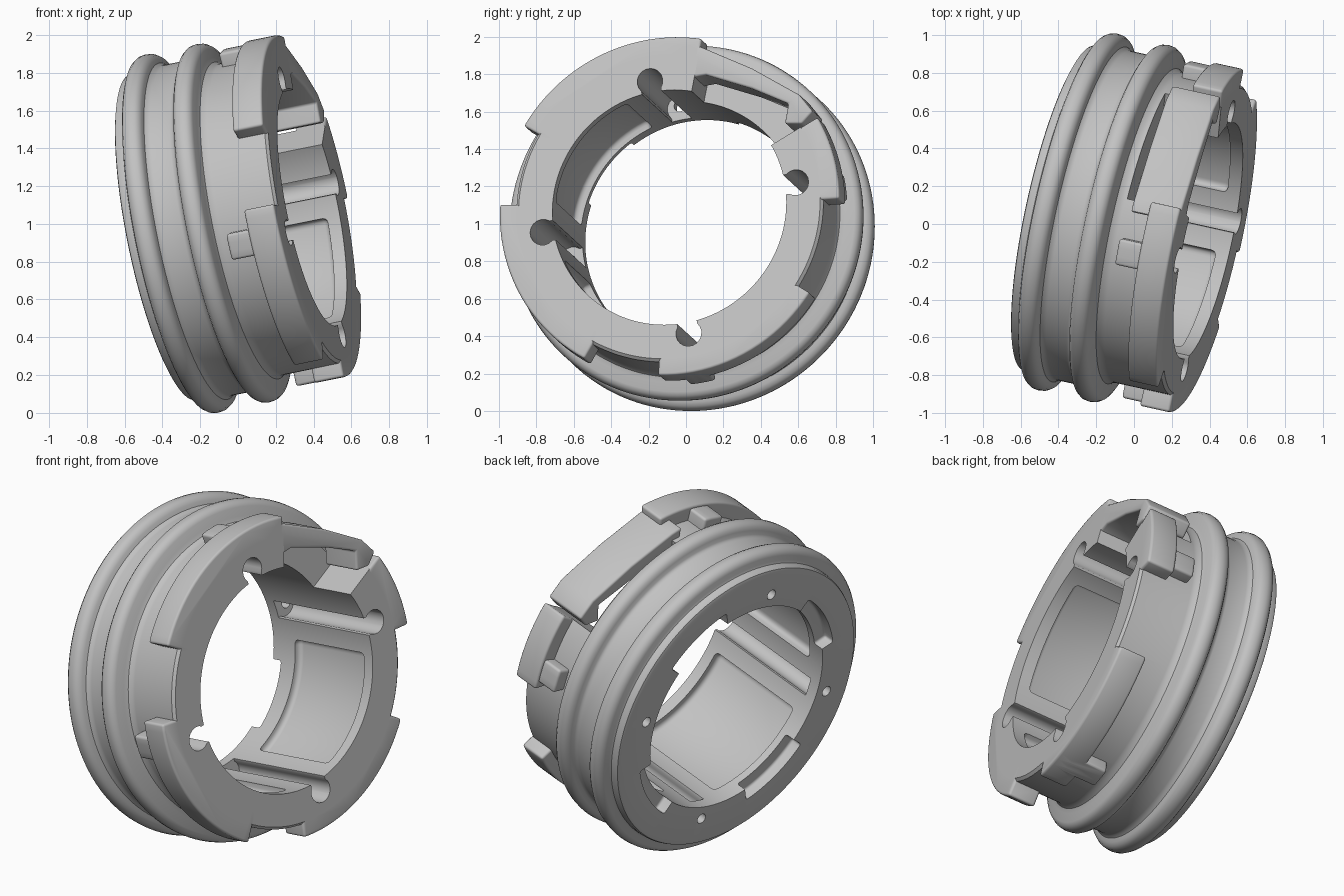
import bpy, bmesh
from math import radians, cos, sin, pi
from mathutils import Matrix, Vector

cube = bpy.data.objects.get("Cube")
if cube:
    bpy.data.objects.remove(cube, do_unlink=True)

grey = bpy.data.materials.new("plain_grey")
grey.use_nodes = True
grey.diffuse_color = (0.54, 0.54, 0.54, 1)
grey.node_tree.nodes["Principled BSDF"].inputs["Base Color"].default_value = (0.54, 0.54, 0.54, 1)


def finish(bm, name):
    bmesh.ops.recalc_face_normals(bm, faces=bm.faces)
    mesh = bpy.data.meshes.new(name)
    bm.to_mesh(mesh)
    bm.free()
    mesh.materials.append(grey)
    obj = bpy.data.objects.new(name, mesh)
    bpy.context.collection.objects.link(obj)
    return obj


def bake(obj):
    """Replace the mesh by its evaluated version and drop the modifiers."""
    deps = bpy.context.evaluated_depsgraph_get()
    deps.update()
    mesh = bpy.data.meshes.new_from_object(obj.evaluated_get(deps))
    obj.modifiers.clear()
    obj.data = mesh


def prism(name, outline, t0, t1, bevel=0.0):
    """Extrude a cross-section outline along the ring axis (local x)."""
    bm = bmesh.new()
    face = bm.faces.new([bm.verts.new((t0, u, v)) for u, v in outline])
    ext = bmesh.ops.extrude_face_region(bm, geom=[face])
    moved = [g for g in ext["geom"] if isinstance(g, bmesh.types.BMVert)]
    bmesh.ops.translate(bm, verts=moved, vec=(t1 - t0, 0, 0))
    if len(bm.faces) == len(outline) + 1:
        bm.faces.new([v for v in bm.verts if v not in moved])
    obj = finish(bm, name)
    if bevel:
        mod = obj.modifiers.new("round", "BEVEL")
        mod.width, mod.segments, mod.limit_method = bevel, 3, "ANGLE"
        bake(obj)
    return obj


def polar(r, deg):
    return (r * cos(radians(deg)), r * sin(radians(deg)))


def sector(name, r0, r1, a0, a1, t0, t1, bevel=0.0):
    n = max(2, round((a1 - a0) / 3))
    angles = [a0 + (a1 - a0) * i / n for i in range(n + 1)]
    outline = [polar(r1, a) for a in angles] + [polar(r0, a) for a in reversed(angles)]
    return prism(name, outline, t0, t1, bevel)


def lathe(name, profile, steps=144):
    bm = bmesh.new()
    rings = [[bm.verts.new((t, *polar(r, 360 * i / steps))) for t, r in profile]
             for i in range(steps)]
    n = len(profile)
    for i in range(steps):
        a, b = rings[i], rings[(i + 1) % steps]
        for j in range(n):
            k = (j + 1) % n
            bm.faces.new((a[j], a[k], b[k], b[j]))
    return finish(bm, name)


def combine(target, tool, operation):
    mod = target.modifiers.new("bool", "BOOLEAN")
    mod.operation, mod.solver, mod.object = operation, "EXACT", tool
    bake(target)
    bpy.data.objects.remove(tool, do_unlink=True)


# Turned body with two rounded flanges and a flat groove between them
BACK, FRONT, BORE = -0.40, 0.43, 0.64
profile = [(BACK, BORE), (BACK, 0.862), (-0.394, 0.878), (-0.38, 0.885), (-0.352, 0.887),
           (-0.345, 0.90), (-0.341, 0.93), (-0.331, 0.95), (-0.312, 0.963), (-0.29, 0.967),
           (-0.262, 0.963), (-0.242, 0.95), (-0.232, 0.93), (-0.226, 0.908), (-0.212, 0.897),
           (-0.195, 0.893), (-0.09, 0.893), (-0.074, 0.897), (-0.064, 0.908), (-0.058, 0.93),
           (-0.048, 0.95), (-0.03, 0.963), (-0.005, 0.967), (0.02, 0.963), (0.04, 0.95),
           (0.05, 0.93), (0.058, 0.88), (0.068, 0.855), (0.09, 0.842), (0.11, 0.84),
           (0.415, 0.84), (FRONT, 0.825), (FRONT, BORE)]
ring = lathe("locking_ring", profile)

# Four screw holes through the back wall
KEYS = [8.7 + 90 * k for k in range(4)]
for a in KEYS:
    cu, cv = polar(0.717, a)
    hole = [(cu + 0.031 * cos(g), cv + 0.031 * sin(g)) for g in (pi * i / 8 for i in range(16))]
    combine(ring, prism("screw_hole", hole, -0.5, -0.2), "DIFFERENCE")

# Open quadrant behind the spring arm
combine(ring, sector("arm_opening", 0.4, 1.1, 29.5, 79, 0.12, 0.6), "DIFFERENCE")

# Raised front rim pieces
for a0, a1, r in ((79, 149, 0.93), (176.5, 240, 0.93), (266, 327, 0.915), (0.5, 29.5, 0.93)):
    combine(ring, sector("rim_piece", 0.74, r, a0, a1, 0.265, FRONT, 0.014), "UNION")

# Lugs behind the rim at the four key positions
for a in KEYS:
    combine(ring, sector("rear_lug", 0.78, 0.915, a - 5.5, a + 3.5, 0.14, 0.36, 0.015), "UNION")

# Spring arm with a hooked tip
arm_outline = [(0.10, 0.89), (0.17, 0.87), (0.45, 0.74), (0.71, 0.585), (0.785, 0.49),
               (0.725, 0.425), (0.63, 0.43), (0.65, 0.54), (0.45, 0.63), (0.20, 0.715),
               (0.10, 0.70)]
combine(ring, prism("spring_arm", arm_outline, 0.165, FRONT, 0.013), "UNION")

# Keyhole grooves along the bore
for a in KEYS:
    d, s = Vector(polar(1, a)), Vector(polar(1, a + 90))
    bulb = [d * (0.70 + 0.07 * cos(g)) + s * 0.07 * sin(g)
            for g in (radians(-130 + 20 * i) for i in range(14))]
    outline = [d * 0.5 - s * 0.055] + bulb + [d * 0.5 + s * 0.055]
    combine(ring, prism("key_groove", outline, -0.33, 0.6), "DIFFERENCE")

# Arc slots in the back face
for a in KEYS:
    combine(ring, sector("back_slot", 0.5, 0.72, a + 27, a + 63, -0.5, -0.335, 0.015), "DIFFERENCE")

# Recessed panels in the three closed quadrants of the bore
for a, t0, r in ((KEYS[1], -0.29, 0.69), (KEYS[2], -0.29, 0.69), (KEYS[3], -0.22, 0.68)):
    combine(ring, sector("bore_panel", 0.5, r, a + 14, a + 75, t0, 0.36, 0.03), "DIFFERENCE")

# Tilt the ring into its resting pose
axis = Vector((0.957, -0.212, 0.194)).normalized()
side = Vector((0, 1, 0))
side = (side - axis * side.dot(axis)).normalized()
pose = Matrix((axis, side, axis.cross(side))).transposed().to_4x4()
pose.translation = (-0.02, 0.002, 1.005)
ring.data.transform(pose)

bpy.ops.object.select_all(action="DESELECT")
ring.select_set(True)
bpy.context.view_layer.objects.active = ring
bpy.ops.object.shade_smooth_by_angle(angle=radians(35))
